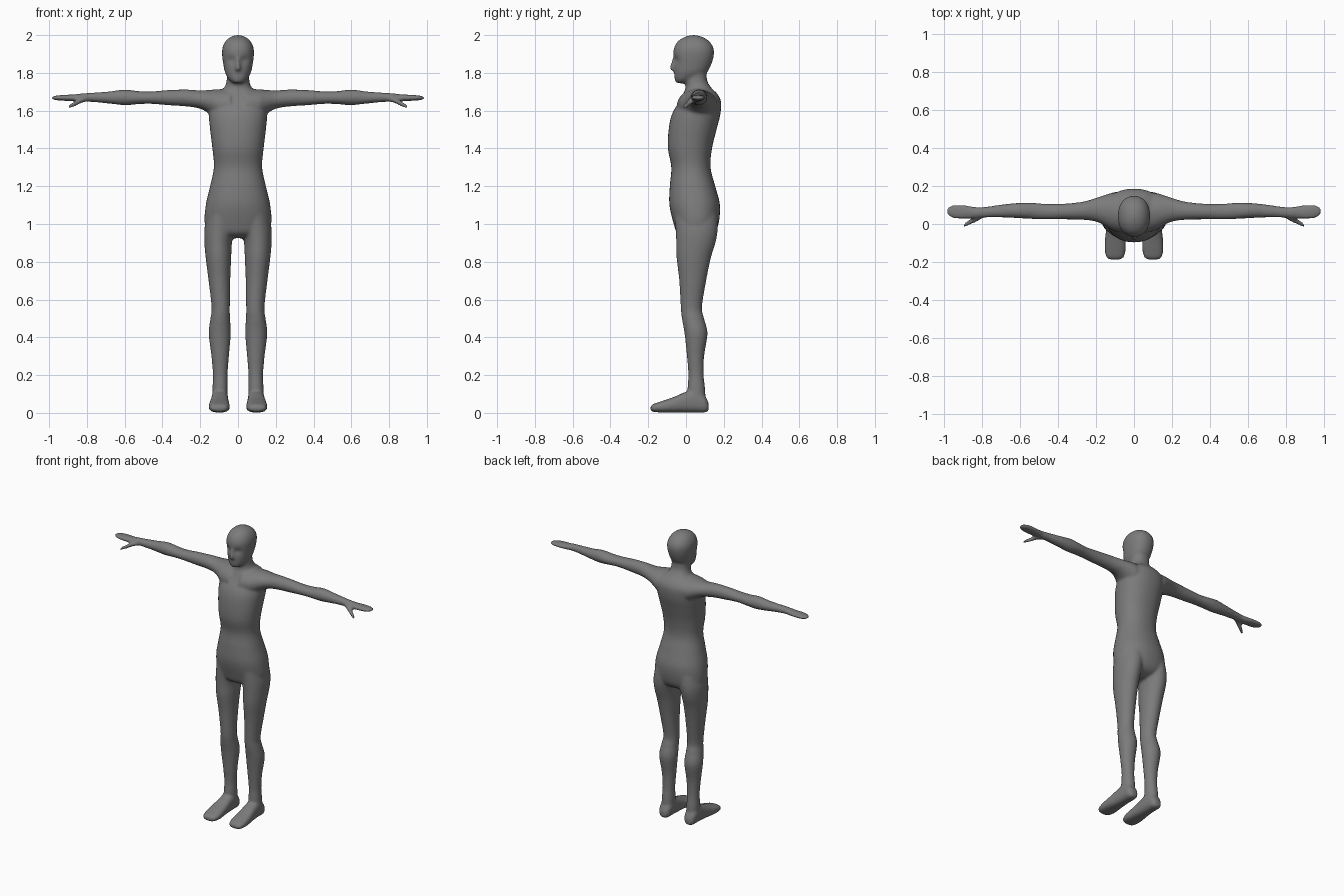
import bpy, bmesh, math
from mathutils import Vector

grey = bpy.data.materials.new("plain grey")
grey.diffuse_color = (0.2, 0.2, 0.2, 1)

bm = bmesh.new()
SIDES, STEPS = 32, 6


def spline(a, b, c, d, t):
    """Catmull-Rom blend of two neighbouring sections."""
    return [0.5 * (2*q + (r-p)*t + (2*p-5*q+4*r-s)*t*t + (3*q-p-3*r+s)*t**3)
            for p, q, r, s in zip(a, b, c, d)]


def loft(axis, sections, side=1, power=2.0):
    """Closed tube; section = (position, min u, max u, min v, max v)."""
    n, rows = len(sections), []
    for i in range(n - 1):
        pts = [sections[max(0, min(n - 1, j))] for j in range(i - 1, i + 3)]
        rows += [spline(*pts, k / STEPS) for k in range(STEPS)]
    rows.append(sections[-1])
    rings = []
    for pos, u0, u1, v0, v1 in rows:
        ring = []
        for k in range(SIDES):
            a = 2 * math.pi * k / SIDES
            c, s = math.cos(a), math.sin(a)
            u = (u0+u1)/2 + (u1-u0)/2 * math.copysign(abs(c)**(2/power), c)
            v = (v0+v1)/2 + (v1-v0)/2 * math.copysign(abs(s)**(2/power), s)
            p = {"x": (pos, u, v), "y": (u, pos, v), "z": (u, v, pos)}[axis]
            ring.append(bm.verts.new((p[0] * side, p[1], p[2])))
        rings.append(ring)
    for a, b in zip(rings, rings[1:]):
        for k in range(SIDES):
            m = (k + 1) % SIDES
            bm.faces.new((a[k], a[m], b[m], b[k]))
    bm.faces.new(rings[0])
    bm.faces.new(rings[-1])
    return [v for r in rings for v in r]


def sym(z, half, y0, y1):
    return (z, -half, half, y0, y1)


# Torso and neck
loft("z", [sym(0.925, .08, 0, .09), sym(0.95, .145, -.045, .145),
           sym(1.0, .176, -.065, .172), sym(1.1, .171, -.088, .18),
           sym(1.2, .148, -.086, .155), sym(1.3, .128, -.078, .13),
           sym(1.4, .136, -.096, .138), sym(1.5, .148, -.092, .162),
           sym(1.58, .155, -.075, .182), sym(1.65, .15, -.035, .185),
           sym(1.69, .12, -.015, .165), sym(1.72, .075, -.003, .135),
           sym(1.76, .06, -.005, .112), sym(1.82, .06, 0, .11)], power=2.2)

# Head, with eye sockets pressed into the face
head = loft("z", [sym(1.745, .022, -.05, .0), sym(1.765, .048, -.06, .05),
                  sym(1.80, .068, -.063, .108), sym(1.84, .077, -.064, .132),
                  sym(1.89, .084, -.068, .147), sym(1.93, .083, -.064, .146),
                  sym(1.965, .068, -.045, .125), sym(1.988, .043, -.012, .092),
                  sym(2.0, .012, .025, .055)], power=2.2)
for v in head:
    if v.co.y < 0:
        for x in (-.035, .035):
            d = ((v.co.x - x) / .022)**2 + ((v.co.z - 1.868) / .02)**2
            v.co.y += .014 * math.exp(-d)

# Nose
loft("z", [sym(1.805, .010, -.066, -.03), sym(1.82, .016, -.086, -.03),
           sym(1.835, .014, -.086, -.03), sym(1.87, .010, -.074, -.03),
           sym(1.9, .008, -.066, -.03)])

for s in (1, -1):
    # Leg
    loft("z", [(.03, .058, .135, .02, .105), (.12, .054, .136, .008, .102),
               (.2, .055, .133, .012, .094), (.3, .048, .141, .005, .096),
               (.42, .038, .155, -.008, .114), (.5, .042, .146, -.022, .096),
               (.56, .043, .14, -.028, .085), (.7, .041, .156, -.036, .107),
               (.82, .036, .171, -.05, .132), (.9, .032, .178, -.052, .156),
               (.97, .02, .178, -.055, .168), (1.05, .01, .165, -.06, .165)], s)
    # Foot
    loft("y", [(-.188, .075, .125, .012, .034), (-.175, .054, .147, .006, .046),
               (-.13, .043, .155, .002, .062), (-.07, .046, .152, .002, .082),
               (-.01, .05, .144, .002, .108), (.05, .052, .14, .002, .125),
               (.1, .058, .135, .002, .09), (.12, .075, .118, .012, .05)],
         s, power=2.6)
    # Arm, swelling into the shoulder and chest
    loft("x", [(.04, -.05, .165, 1.54, 1.715), (.11, -.035, .165, 1.555, 1.713),
               (.15, -.012, .155, 1.583, 1.71), (.2, .012, .138, 1.61, 1.707),
               (.27, .022, .118, 1.622, 1.712), (.36, .024, .108, 1.628, 1.71),
               (.46, .024, .106, 1.636, 1.702), (.53, .026, .112, 1.634, 1.704),
               (.6, .03, .112, 1.629, 1.712), (.68, .034, .105, 1.637, 1.702),
               (.76, .034, .094, 1.645, 1.696), (.82, .032, .088, 1.648, 1.692),
               (.87, .028, .096, 1.649, 1.686), (.92, .027, .102, 1.652, 1.684),
               (.96, .032, .1, 1.655, 1.68), (.985, .05, .085, 1.66, 1.675)], s)
    # Thumb
    loft("x", [(.79, .035, .065, 1.65, 1.68), (.83, .012, .05, 1.64, 1.67),
               (.865, -.004, .026, 1.622, 1.65), (.897, -.018, .004, 1.61, 1.63)], s)

bmesh.ops.recalc_face_normals(bm, faces=bm.faces)
mesh = bpy.data.meshes.new("body")
bm.to_mesh(mesh)
bm.free()
mesh.materials.append(grey)
body = bpy.data.objects.new("body", mesh)
bpy.context.collection.objects.link(body)

# Fuse the parts into one smooth skin
fuse = body.modifiers.new("fuse", "REMESH")
fuse.mode, fuse.voxel_size, fuse.use_smooth_shade = "VOXEL", .008, True
soften = body.modifiers.new("soften", "SMOOTH")
soften.factor, soften.iterations = .5, 7
bpy.context.view_layer.objects.active = body
body.select_set(True)
for m in ("fuse", "soften"):
    bpy.ops.object.modifier_apply(modifier=m)
bpy.ops.object.shade_smooth()
